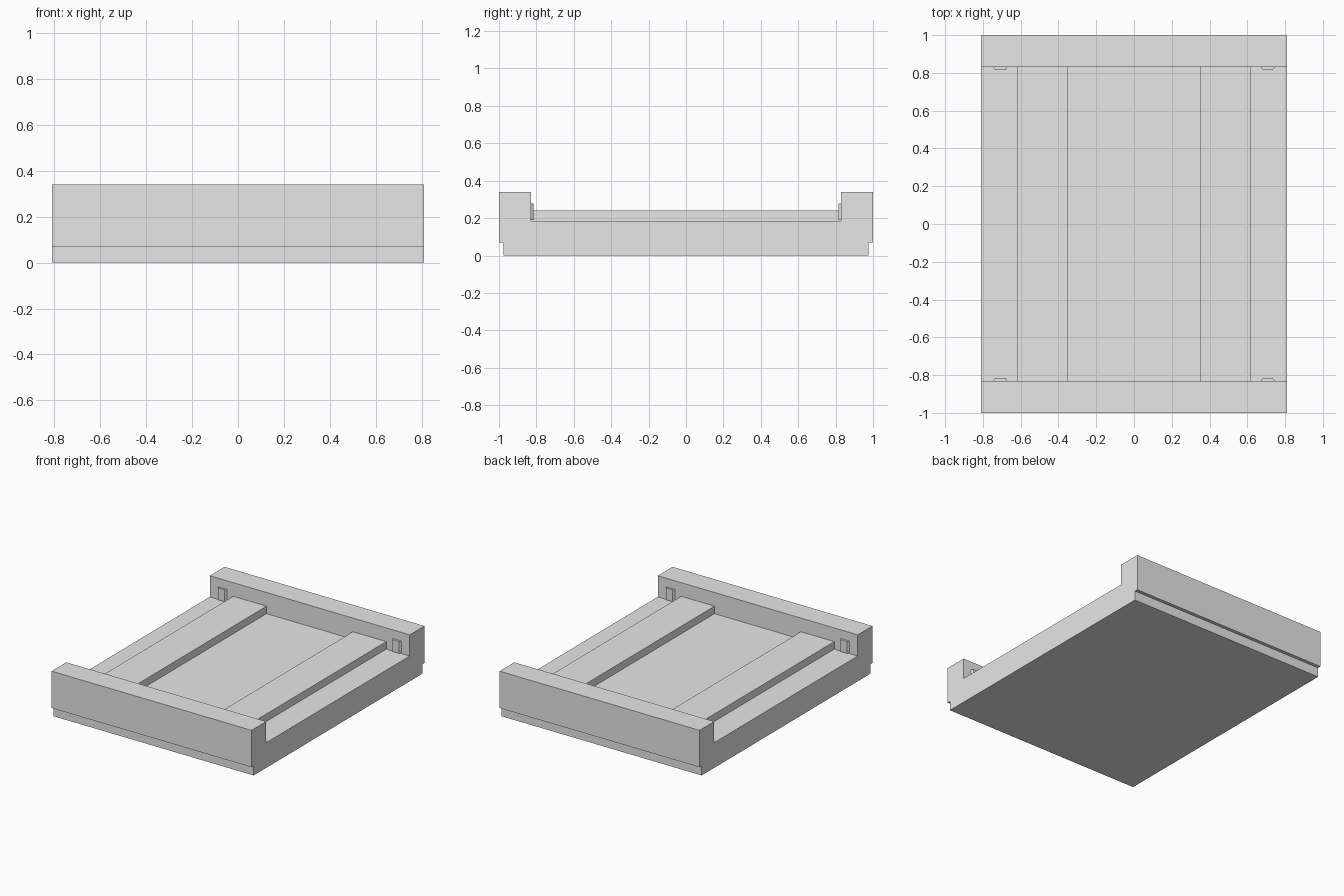
import bpy

cube = bpy.data.objects.get("Cube")
if cube:
    bpy.data.objects.remove(cube, do_unlink=True)

grey = bpy.data.materials.new("light_grey")
grey.use_nodes = True
grey.diffuse_color = (0.8, 0.8, 0.8, 1)
grey.node_tree.nodes["Principled BSDF"].inputs["Base Color"].default_value = (0.8, 0.8, 0.8, 1)

HALF_W = 0.81    # half width of the tray
WALL_Y = 0.83    # inner face of the end walls
DECK_Z = 0.185   # deck height


def prism(name, outline, to_point, start, end):
    """Extrude a counter-clockwise outline; to_point maps (a, b, depth) to xyz."""
    n = len(outline)
    verts = [to_point(a, b, d) for d in (start, end) for a, b in outline]
    faces = [tuple(reversed(range(n))), tuple(range(n, 2 * n))]
    faces += [(i, (i + 1) % n, (i + 1) % n + n, i + n) for i in range(n)]
    mesh = bpy.data.meshes.new(name)
    mesh.from_pydata(verts, [], faces)
    mesh.materials.append(grey)
    obj = bpy.data.objects.new(name, mesh)
    bpy.context.collection.objects.link(obj)
    return obj


# Tray body: side profile with raised end walls and stepped-in foot
half = [(0.975, 0), (0.975, 0.07), (1, 0.07), (1, 0.34), (WALL_Y, 0.34), (WALL_Y, DECK_Z)]
profile = half + [(-y, z) for y, z in reversed(half)]
prism("tray_body", profile, lambda y, z, x: (x, y, z), -HALF_W, HALF_W)

for side, sx in (("right", -1), ("left", 1)):
    # Raised rail running between the end walls
    x0, x1 = sorted((sx * 0.35, sx * 0.62))
    rail = [(x0, -WALL_Y), (x1, -WALL_Y), (x1, WALL_Y), (x0, WALL_Y)]
    prism(side + "_rail", rail, lambda x, y, z: (x, y, z), DECK_Z, 0.24)

    # Small bevelled tabs on the inner faces of the end walls
    for end, sy in (("front", -1), ("back", 1)):
        cx = sx * 0.708
        tab = [(cx - 0.037, sy * WALL_Y), (cx - 0.026, sy * 0.815),
               (cx + 0.026, sy * 0.815), (cx + 0.037, sy * WALL_Y)]
        if sy < 0:
            tab.reverse()
        prism(f"{end}_{side}_tab", tab, lambda x, y, z: (x, y, z), 0.19, 0.277)
